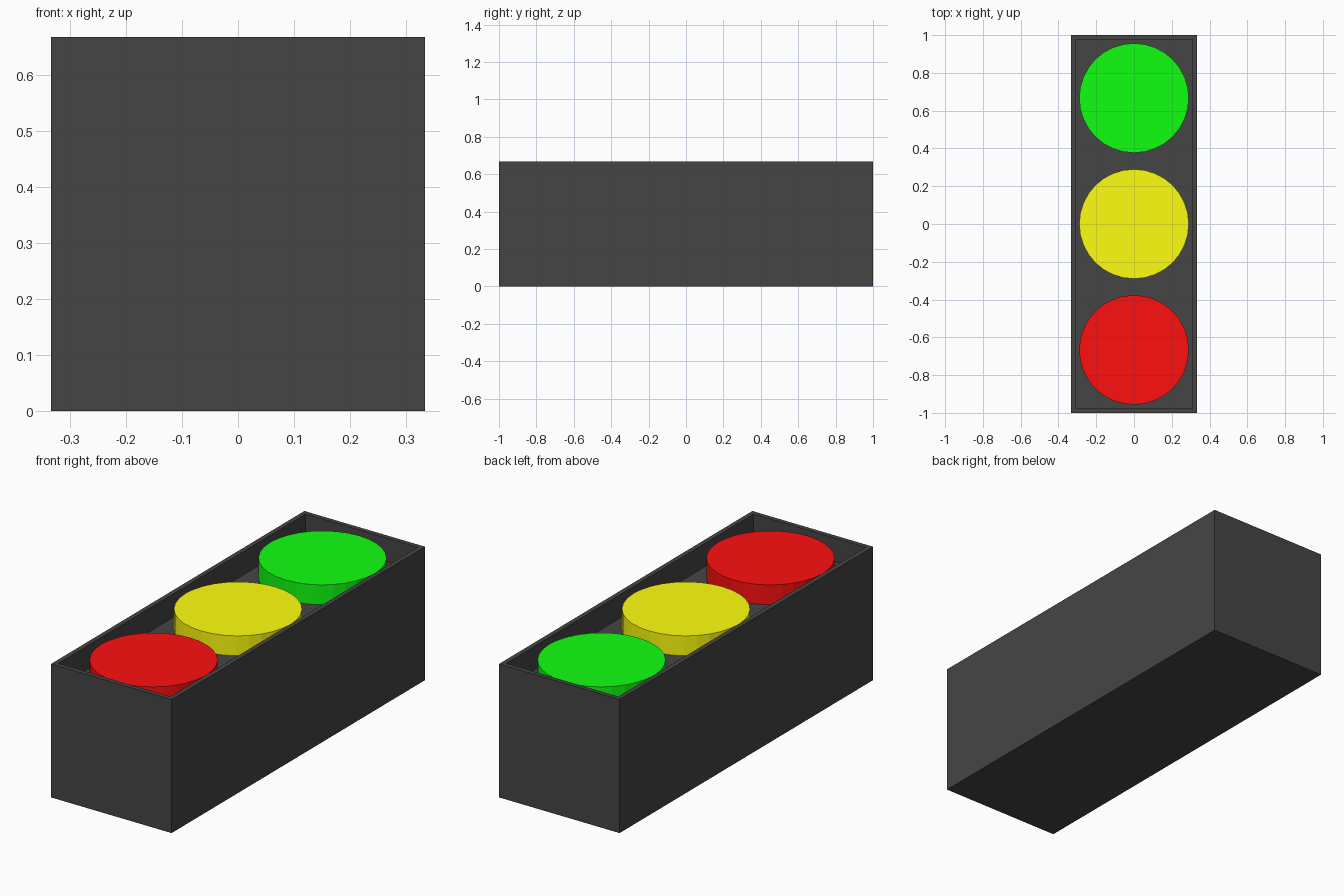
import bpy, bmesh

if "Cube" in bpy.data.objects:
    bpy.data.objects.remove(bpy.data.objects["Cube"])

HX, HY, H = 1 / 3, 1.0, 2 / 3      # housing half sizes and height
WALL, FLOOR = 0.033, 0.55          # rim thickness, recess floor height
LAMP_R, LAMP_TOP = 0.29, 0.649


def material(name, color):
    m = bpy.data.materials.new(name)
    m.diffuse_color = (*color, 1)
    m.use_nodes = True
    m.node_tree.nodes["Principled BSDF"].inputs["Base Color"].default_value = m.diffuse_color
    return m


def add_object(name, bm, mat):
    mesh = bpy.data.meshes.new(name)
    bm.to_mesh(mesh)
    bm.free()
    ob = bpy.data.objects.new(name, mesh)
    mesh.materials.append(mat)
    bpy.context.collection.objects.link(ob)
    return ob


# Housing: box with the top face inset and pushed down into a shallow tray
bm = bmesh.new()
bmesh.ops.create_cube(bm, size=1)
for v in bm.verts:
    v.co = (v.co.x * 2 * HX, v.co.y * 2 * HY, (v.co.z + 0.5) * H)
bm.normal_update()
top = max(bm.faces, key=lambda f: f.calc_center_median().z)
bmesh.ops.inset_region(bm, faces=[top], thickness=WALL)
floor = bmesh.ops.extrude_discrete_faces(bm, faces=[top])["faces"][0]
bmesh.ops.translate(bm, verts=floor.verts, vec=(0, 0, FLOOR - H))
bmesh.ops.recalc_face_normals(bm, faces=bm.faces)
add_object("housing", bm, material("dark_grey", (0.06, 0.06, 0.06)))

# Lamps: three discs standing on the tray floor
for name, y, color in (("red", -2 / 3, (1, 0.005, 0.005)),
                       ("yellow", 0, (1, 1, 0.005)),
                       ("green", 2 / 3, (0.005, 1, 0.005))):
    bm = bmesh.new()
    bmesh.ops.create_cone(bm, cap_ends=True, segments=32, radius1=LAMP_R,
                          radius2=LAMP_R, depth=LAMP_TOP - FLOOR)
    lamp = add_object(name + "_lamp", bm, material(name, color))
    lamp.location = (0, y, (LAMP_TOP + FLOOR) / 2)
